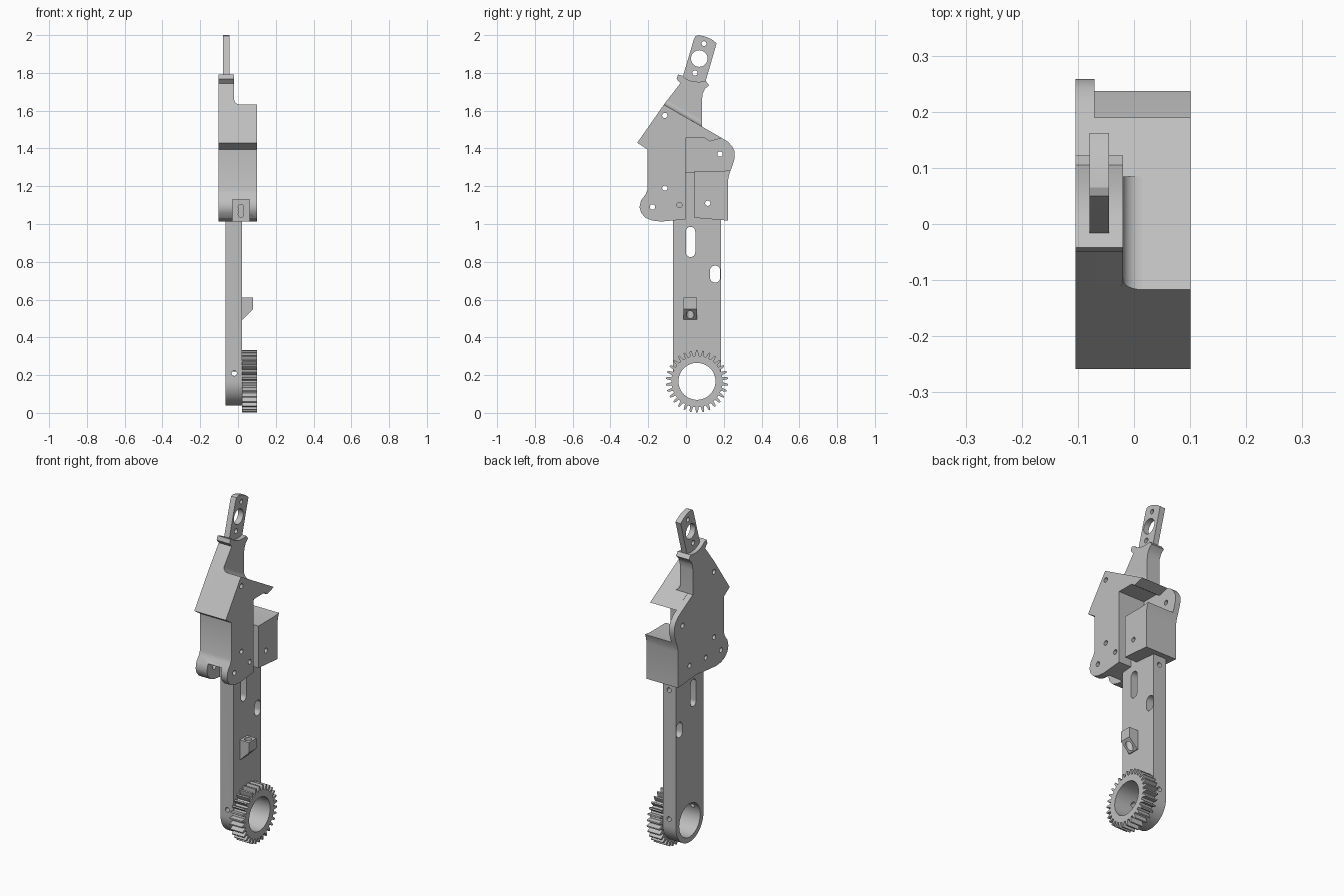
import bpy, bmesh
from math import sin, cos, pi, radians
from mathutils import Matrix

cube = bpy.data.objects.get("Cube")
if cube:
    bpy.data.objects.remove(cube, do_unlink=True)

grey = bpy.data.materials.new("light_grey")
grey.use_nodes = True
tone = (0.52, 0.52, 0.52, 1)
grey.diffuse_color = tone
grey.node_tree.nodes["Principled BSDF"].inputs["Base Color"].default_value = tone


def finish(name, bm):
    bmesh.ops.recalc_face_normals(bm, faces=bm.faces)
    mesh = bpy.data.meshes.new(name)
    bm.to_mesh(mesh)
    bm.free()
    mesh.materials.append(grey)
    obj = bpy.data.objects.new(name, mesh)
    bpy.context.collection.objects.link(obj)
    return obj


def prism(name, outline, x0, x1):
    """Extrude a side outline of (y, z) points from x0 to x1."""
    bm = bmesh.new()
    face = bm.faces.new([bm.verts.new((x0, y, z)) for y, z in outline])
    new = bmesh.ops.extrude_face_region(bm, geom=[face])["geom"]
    verts = [v for v in new if isinstance(v, bmesh.types.BMVert)]
    bmesh.ops.translate(bm, verts=verts, vec=(x1 - x0, 0, 0))
    return finish(name, bm)


def arc(y, z, r, start, end, n=16):
    angles = [radians(start + (end - start) * i / n) for i in range(n + 1)]
    return [(y + r * cos(a), z + r * sin(a)) for a in angles]


def slot(y, z0, z1, r):
    return arc(y, z0 + r, r, 180, 360) + arc(y, z1 - r, r, 0, 180)


def cut(obj, cutter):
    mod = obj.modifiers.new("cut", 'BOOLEAN')
    mod.operation, mod.solver, mod.object = 'DIFFERENCE', 'EXACT', cutter
    bpy.context.view_layer.objects.active = obj
    bpy.ops.object.modifier_apply(modifier=mod.name)


def cut_outline(objs, outline):
    cutter = prism("cutter", outline, -0.3, 0.3)
    for obj in objs:
        cut(obj, cutter)
    bpy.data.objects.remove(cutter, do_unlink=True)


def drill(objs, y, z, r, n=24):
    cut_outline(objs, arc(y, z, r, 0, 360, n)[:-1])


def cut_rod(obj, location, r, depth, axis):
    """Drill a round hole along Y or Z."""
    turn = Matrix.Rotation(pi / 2, 4, 'X') if axis == 'Y' else Matrix()
    bm = bmesh.new()
    bmesh.ops.create_cone(bm, cap_ends=True, segments=20, radius1=r, radius2=r,
                          depth=depth, matrix=Matrix.Translation(location) @ turn)
    cutter = finish("cutter", bm)
    cut(obj, cutter)
    bpy.data.objects.remove(cutter, do_unlink=True)


# Long arm with rounded foot, bore, slots and pin holes
PY, PZ = 0.058, 0.167
arm = prism("arm", arc(PY, PZ, 0.128, 180, 360, 32) + [(0.186, 1.275), (-0.07, 1.275)], -0.065, 0.02)
drill([arm], PY, PZ, 0.098, 48)
cut_outline([arm], slot(0.024, 0.825, 0.985, 0.025))
cut_outline([arm], slot(0.154, 0.69, 0.78, 0.027))
for y, z in [(-0.06, 0.21), (0.18, 0.21), (0.18, 0.97)]:
    cut_rod(arm, (-0.02, y, z), 0.014, 0.08, 'Y')

# Spur gear
TEETH = 30
teeth = []
for i in range(TEETH):
    for r, t in [(0.136, -0.30), (0.153, -0.21), (0.165, -0.11),
                 (0.165, 0.11), (0.153, 0.21), (0.136, 0.30)]:
        a = 2 * pi * (i + 0.5 + t) / TEETH
        teeth.append((PY + r * cos(a), PZ + r * sin(a)))
gear = prism("gear", teeth, 0.02, 0.1)
drill([gear], PY, PZ, 0.098, 48)

# Small wedge peg on the arm
bm = bmesh.new()
section = [(0.018, 0.61), (0.08, 0.61), (0.08, 0.55), (0.025, 0.495), (0.018, 0.495)]
face = bm.faces.new([bm.verts.new((x, -0.012, z)) for x, z in section])
new = bmesh.ops.extrude_face_region(bm, geom=[face])["geom"]
bmesh.ops.translate(bm, vec=(0, 0.069, 0), verts=[v for v in new if isinstance(v, bmesh.types.BMVert)])
peg = finish("arm_peg", bm)
cut_rod(peg, (0.05, 0.022, 0.55), 0.02, 0.2, 'Z')

# Shared outlines of the body
tower_top = [(-0.03, 1.745), (-0.05, 1.768), (-0.042, 1.792), (-0.02, 1.785),
             (0.0, 1.768), (0.03, 1.756), (0.07, 1.752), (0.105, 1.757),
             (0.122, 1.735), (0.1, 1.715), (0.088, 1.69), (0.085, 1.66)]
ear = [(0.19, 1.455), (0.22, 1.437), (0.243, 1.413), (0.257, 1.385), (0.258, 1.35),
       (0.248, 1.315), (0.237, 1.285), (0.228, 1.26), (0.222, 1.23)]
front_edge = [(-0.13, 1.013), (-0.177, 1.018), (-0.215, 1.033), (-0.238, 1.06),
              (-0.246, 1.09), (-0.238, 1.125), (-0.215, 1.155), (-0.205, 1.18),
              (-0.205, 1.395), (-0.258, 1.43), (-0.117, 1.632)]

# Side plate, front housing with hood, tower and rear box
plate = prism("side_plate", front_edge + tower_top + [(0.085, 1.515)] + ear
              + [(0.222, 1.018), (0.045, 1.033), (-0.005, 1.025)], -0.104, -0.07)
housing = prism("front_housing", front_edge + [(0.19, 1.455), (0.125, 1.437), (0.1, 1.455),
                (-0.002, 1.455), (-0.002, 1.025)], -0.07, 0.101)
tower = prism("tower", [(-0.117, 1.632)] + tower_top + [(0.085, 1.5), (-0.1, 1.6)], -0.07, -0.02)
box = prism("rear_box", [(0.045, 1.033), (0.222, 1.018), (0.222, 1.23), (0.228, 1.26),
            (0.237, 1.285), (0.19, 1.28), (0.045, 1.28)], -0.07, 0.101)

# Pin holes through the body
for y, z in [(-0.112, 1.575), (-0.112, 1.19), (-0.177, 1.09), (-0.035, 1.1),
             (0.115, 1.11), (0.18, 1.37)]:
    targets = [plate]
    if y < 0:
        targets.append(housing)
    elif z < 1.2:
        targets += [box, arm]
    drill(targets, y, z, 0.014)

# Notch between the two lower lugs, with a small slot at its back
notch = prism("cutter", [(-0.3, 0.95), (-0.13, 0.95), (-0.13, 1.13), (-0.3, 1.13)], -0.03, 0.06)
cut(housing, notch)
bpy.data.objects.remove(notch, do_unlink=True)
for z in (1.05, 1.07, 1.09):
    cut_rod(housing, (0.015, -0.13, z), 0.014, 0.06, 'Y')

# Concave fillet where the tower meets the hood, following the slope
R = 0.035
curve = [(-0.02 + R - R * cos(a), R - R * sin(a)) for a in [pi / 2 * i / 8 for i in range(9)]]
curve.append((-0.025, -0.005))
bm = bmesh.new()
ends = []
for y, lean in [(-0.117, 0.5), (0.085, 0)]:
    base = 1.632 - 0.576 * (y + 0.117)
    ends.append([bm.verts.new((x, y + lean * h, base + h * (1 - 0.576 * lean))) for x, h in curve])
bm.faces.new(ends[0])
bm.faces.new(ends[1])
for i in range(len(curve)):
    j = (i + 1) % len(curve)
    bm.faces.new((ends[0][i], ends[0][j], ends[1][j], ends[1][i]))
fillet = finish("tower_fillet", bm)

# Slanted tip lever with three holes
lever = prism("tip_lever", [(-0.04, 1.7), (0.042, 1.98), (0.05, 1.995), (0.065, 2.0),
              (0.1, 1.993), (0.135, 1.978), (0.162, 1.957), (0.088, 1.7)], -0.079, -0.045)
for y, z, r in [(0.095, 1.955, 0.013), (0.07, 1.876, 0.044), (0.047, 1.8, 0.014)]:
    drill([lever], y, z, r, 32)

# Smooth shading on curved walls, sharp elsewhere
for obj in (arm, gear, peg, plate, housing, tower, box, fillet, lever):
    bpy.ops.object.select_all(action='DESELECT')
    obj.select_set(True)
    bpy.context.view_layer.objects.active = obj
    bpy.ops.object.shade_smooth_by_angle(angle=radians(28))
